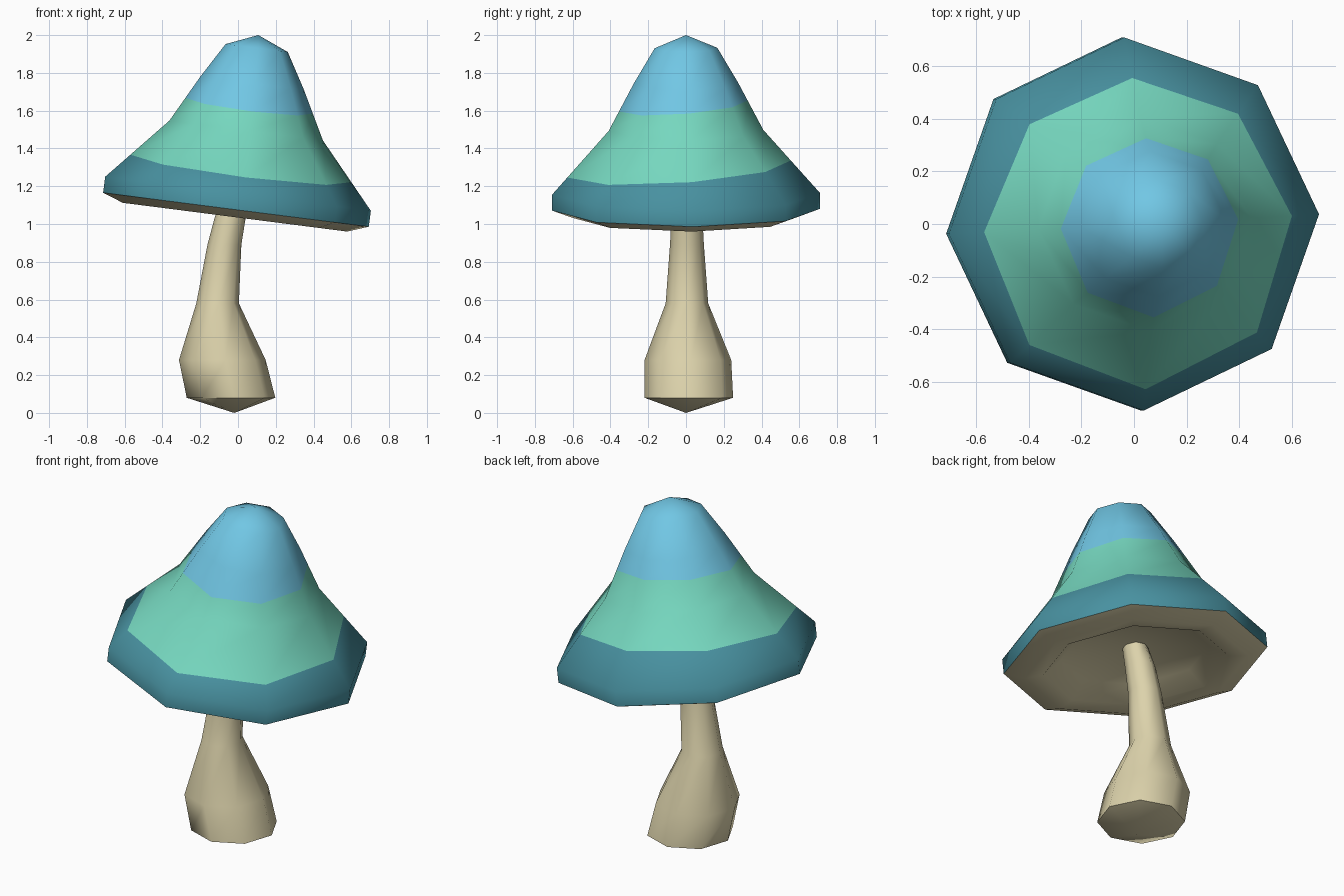
import bpy, bmesh, math
from mathutils import Matrix, Vector

if "Cube" in bpy.data.objects:
    bpy.data.objects.remove(bpy.data.objects["Cube"])

SIDES = 8
TILT = Matrix.Translation((0, 0, 1.16)) @ Matrix.Rotation(math.radians(7.3), 4, 'Y')


def material(name, rgb):
    m = bpy.data.materials.new(name)
    m.diffuse_color = (*rgb, 1)
    m.use_nodes = True
    m.node_tree.nodes["Principled BSDF"].inputs["Base Color"].default_value = m.diffuse_color
    return m


blue = material("sky_blue", (0.165, 0.57, 0.78))
green = material("mint_green", (0.18, 0.68, 0.52))
teal = material("dark_teal", (0.065, 0.283, 0.352))
cream = material("cream", (0.72, 0.65, 0.41))


def loft(rings, turn):
    """Skin rings of (x, y, z, radius); a zero radius makes a pole."""
    bm = bmesh.new()
    loops = []
    for x, y, z, r in rings:
        if r == 0:
            loops.append([bm.verts.new((x, y, z))] * SIDES)
            continue
        loops.append([bm.verts.new((x + r * math.cos(a), y + r * math.sin(a), z))
                      for a in (math.radians(turn) + 2 * math.pi * i / SIDES
                                for i in range(SIDES))])
    for lo, hi in zip(loops, loops[1:]):
        for i in range(SIDES):
            j = (i + 1) % SIDES
            bm.faces.new(list(dict.fromkeys((lo[i], lo[j], hi[j], hi[i]))))
    return bm


def finish(bm, name, mats, matrix=Matrix()):
    bm.transform(matrix)
    me = bpy.data.meshes.new(name)
    bm.to_mesh(me)
    bm.free()
    for m in mats:
        me.materials.append(m)
    ob = bpy.data.objects.new(name, me)
    bpy.context.collection.objects.link(ob)
    bpy.ops.object.select_all(action='DESELECT')
    ob.select_set(True)
    bpy.context.view_layer.objects.active = ob
    bpy.ops.object.shade_smooth_by_angle(angle=math.radians(60))
    return ob


# Cap: bell profile, cut into three colour bands, then tilted
cap = loft([(0, 0, -0.085, 0.71), (0, 0, 0, 0.71), (0, 0, 0.338, 0.41),
            (0, 0, 0.59, 0.277), (0, 0, 0.778, 0.166), (0, 0, 0.847, 0)], 3)
bands = [(0.135, 0.07), (0.47, 0.08)]  # height, slope along y
for h, s in bands:
    bmesh.ops.bisect_plane(cap, geom=cap.verts[:] + cap.edges[:] + cap.faces[:],
                           plane_co=(0, 0, h), plane_no=Vector((0, -s, 1)).normalized())
for f in cap.faces:
    c = f.calc_center_median()
    f.material_index = sum(c.z - s * c.y > h for h, s in bands)
finish(cap, "cap", [teal, green, blue], TILT)

# Underside: rounded lip and recessed ceiling
under = loft([(0, 0, 0.0, 0), (0, 0, -0.04, 0.40), (0, 0, -0.115, 0.50),
              (0, 0, -0.125, 0.60), (0, 0, -0.085, 0.71)], 3)
finish(under, "cap_underside", [cream], TILT)

# Stem: bulbous foot with a bent neck
stem = loft([(-0.02, 0, 0, 0), (-0.037, 0.015, 0.08, 0.235), (-0.083, 0.01, 0.28, 0.23),
             (-0.108, 0.005, 0.58, 0.113), (-0.072, 0.005, 0.89, 0.09),
             (-0.04, 0.005, 1.04, 0.082), (-0.01, 0, 1.15, 0.07), (0, 0, 1.18, 0)], 4)
finish(stem, "stem", [cream])
